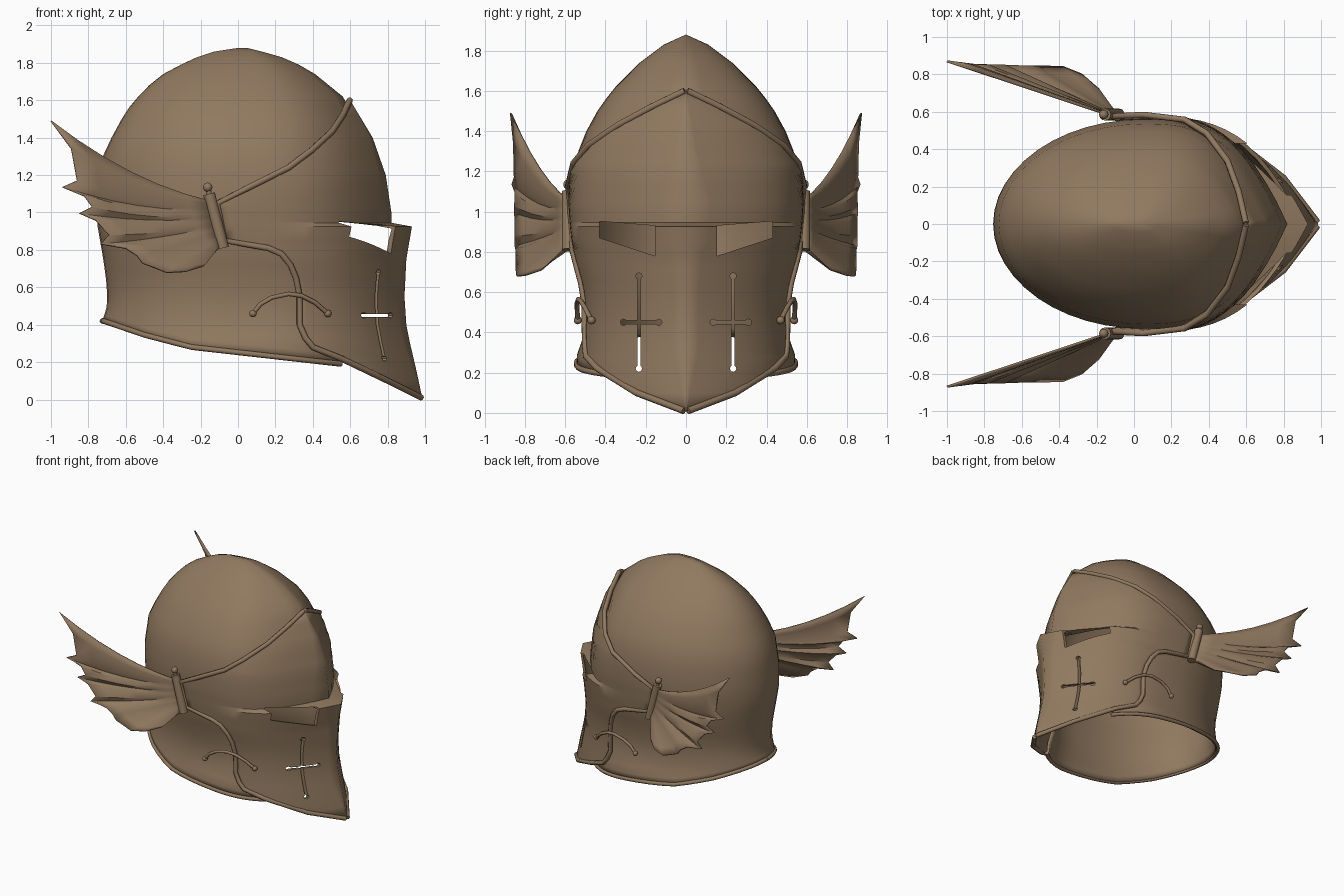
import bpy, bmesh, math
from mathutils import Vector

if "Cube" in bpy.data.objects:
    bpy.data.objects.remove(bpy.data.objects["Cube"])

steel = bpy.data.materials.new("bronze brown")
steel.diffuse_color = (0.28, 0.19, 0.115, 1)
steel.use_nodes = True
steel.node_tree.nodes["Principled BSDF"].inputs["Base Color"].default_value = steel.diffuse_color
XC = 0.05


def interp(tab, v):
    """Piecewise linear lookup in an ascending table."""
    if v <= tab[0][0]:
        return tab[0][1]
    for (a, fa), (b, fb) in zip(tab, tab[1:]):
        if v <= b:
            return fa + (fb - fa) * (v - a) / (b - a)
    return tab[-1][1]


# Skull profiles by height: back, front, half width, front limit
S_BACK = [(.19, -.70), (.3, -.73), (.42, -.725), (.5, -.70), (.6, -.70), (.75, -.72), (.95, -.755), (1.1, -.75), (1.32, -.72),
          (1.54, -.60), (1.66, -.5), (1.74, -.40), (1.82, -.25), (1.86, -.13), (1.88, 0)]
S_FRONT = [(.19, .8), (1.2, .75), (1.4, .68), (1.5, .63), (1.62, .56), (1.75, .40), (1.82, .27), (1.86, .13), (1.88, XC)]
S_WIDTH = [(.19, .54), (.28, .545), (.42, .495), (.6, .495), (.8, .54), (1.1, .56), (1.3, .535), (1.45, .475),
           (1.6, .37), (1.74, .23), (1.83, .11), (1.88, 0)]
S_LIMIT = [(.19, .55), (.4, .5), (.6, .45), (.85, .35), (1.05, .32), (1.24, .42), (1.5, .66)]
S_BASE = [(-.72, .42), (-.5, .345), (-.25, .28), (.55, .19)]

# Visor profiles by height: front ridge, half width, rear edge
V_FRONT = [(.01, .985), (.15, .955), (.3, .92), (.4, .9), (.55, .89), (.75, .9), (.925, .93), (.945, .82),
           (1.0, .82), (1.2, .79), (1.4, .72), (1.6, .6)]
V_WIDTH = [(.01, .55), (.3, .525), (.45, .515), (.6, .525), (.75, .555), (.9, .575), (1.05, .585), (1.2, .58),
           (1.3, .56), (1.43, .5), (1.6, .4)]
V_REAR = [(.01, .98), (.1, .8), (.22, .55), (.28, .4), (.33, .36), (.4, .33), (.55, .33), (.65, .31), (.72, .28), (.78, .23), (.81, .16),
          (.85, -.07), (1.05, -.11), (1.13, .05), (1.24, .27), (1.33, .39), (1.43, .5), (1.52, .56), (1.6, .598)]


def half_y(x, back, front, w):
    """Plan outline: round at the back, keeled at the front."""
    if x < XC:
        t = min(1, (XC - x) / max(XC - back, 1e-6))
        return w * math.sqrt(max(0, 1 - t * t))
    t = min(1, (x - XC) / max(front - XC, 1e-6))
    return w * (1 - t ** 3)


def visor_point(x, z, out=0):
    y = half_y(x, -.75, interp(V_FRONT, z), interp(V_WIDTH, z))
    return Vector((x, y + out, z))


def finish(ob, angle=35):
    ob.data.materials.append(steel)
    bpy.ops.object.select_all(action='DESELECT')
    ob.select_set(True)
    bpy.context.view_layer.objects.active = ob
    bpy.ops.object.shade_smooth_by_angle(angle=math.radians(angle))


def sheet(name, rows, thick, merge=True, offset=-1):
    """Grid of points, mirrored to the other side and thickened."""
    bm = bmesh.new()
    vs = [[bm.verts.new(p) for p in r] for r in rows]
    for a, b in zip(vs, vs[1:]):
        for i in range(len(a) - 1):
            bm.faces.new((a[i], a[i + 1], b[i + 1], b[i]))
    bmesh.ops.remove_doubles(bm, verts=bm.verts, dist=.0008)
    bmesh.ops.recalc_face_normals(bm, faces=bm.faces)
    if sum((f.normal.y * f.calc_area() for f in bm.faces)) < 0:
        bmesh.ops.reverse_faces(bm, faces=bm.faces)
    me = bpy.data.meshes.new(name)
    bm.to_mesh(me)
    bm.free()
    ob = bpy.data.objects.new(name, me)
    bpy.context.collection.objects.link(ob)
    m = ob.modifiers.new("mirror", 'MIRROR')
    m.use_axis = (False, True, False)
    m.use_mirror_merge = merge
    s = ob.modifiers.new("thickness", 'SOLIDIFY')
    s.thickness, s.offset = thick, offset
    return ob


def tube(name, pts, r, res=2):
    """Round bar along points, made on both sides."""
    for side in (1, -1):
        cu = bpy.data.curves.new(name, 'CURVE')
        cu.dimensions, cu.bevel_depth, cu.bevel_resolution = '3D', r, res
        cu.use_fill_caps = True
        sp = cu.splines.new('POLY')
        sp.points.add(len(pts) - 1)
        for q, p in zip(sp.points, pts):
            q.co = (p[0], p[1] * side, p[2], 1)
        cu.materials.append(steel)
        bpy.context.collection.objects.link(bpy.data.objects.new(name, cu))


def ball(name, p, r):
    for side in (1, -1):
        bpy.ops.mesh.primitive_uv_sphere_add(segments=12, ring_count=8, radius=r, location=(p[0], p[1] * side, p[2]))
        bpy.context.object.name = name
        finish(bpy.context.object)


# Skull shell, with a bottom edge that slopes down to the front
def skull_point(u, z):
    x = 0
    zz = z
    for _ in range(3):
        back, front, w = interp(S_BACK, zz), interp(S_FRONT, zz), interp(S_WIDTH, zz)
        if u < .5:
            x = XC - (XC - back) * math.cos(u * math.pi)
        else:
            end = front if zz >= 1.5 else min(front, interp(S_LIMIT, zz))
            x = XC + (end - XC) * (u - .5) * 2
        base = interp(S_BASE, x)
        zz = z if z > 1 else base + (z - .19) * (1 - base) / .81
    back, front, w = interp(S_BACK, zz), interp(S_FRONT, zz), interp(S_WIDTH, zz)
    return Vector((x, half_y(x, back, front, w) if u > 0 else 0, zz))


levels = [.19, .24, .3, .4, .5, .6, .7, .8, .9, 1, 1.1, 1.2, 1.3, 1.4, 1.5, 1.56, 1.62, 1.68, 1.74, 1.79, 1.83, 1.86, 1.88]
U = [i / 24 for i in range(25)]
skull = sheet("skull", [[skull_point(u, z) for u in U] for z in levels], .02)
finish(skull)
tube("skull_rim", [skull_point(u, .19) for u in U], .015)

# Visor shell
zs = sorted({z for z, _ in V_FRONT} | {z for z, _ in V_REAR} | {.48, .62, .69, .95})
rows = []
for z in zs:
    r, f = interp(V_REAR, z), interp(V_FRONT, z)
    rows.append([visor_point(r + (f - r) * i / 16, z) for i in range(17)])
visor = sheet("visor", rows, .02)

# Cutter: eye slots and breathing crosses
bm = bmesh.new()


def prism(outline, x0=.42, x1=1.2):
    a = [bm.verts.new((x0, y, z)) for y, z in outline]
    b = [bm.verts.new((x1, y, z)) for y, z in outline]
    n = len(a)
    bm.faces.new(a)
    bm.faces.new(b[::-1])
    for i in range(n):
        bm.faces.new((a[i], b[i], b[(i + 1) % n], a[(i + 1) % n]))


for s in (1, -1):
    prism([(s * y, z) for y, z in ((.155, .93), (.43, .952), (.43, .87), (.155, .78))])
    prism([(s * y, z) for y, z in ((.226, .68), (.242, .68), (.242, .22), (.226, .22))])
    prism([(s * y, z) for y, z in ((.135, .458), (.31, .458), (.31, .442), (.135, .442))])
    for cy, cz in ((.234, .68), (.234, .22), (.135, .45), (.31, .45)):
        prism([(s * cy + .016 * math.cos(k * math.pi / 4), cz + .016 * math.sin(k * math.pi / 4)) for k in range(8)])
bmesh.ops.recalc_face_normals(bm, faces=bm.faces)
me = bpy.data.meshes.new("slot_cutter")
bm.to_mesh(me)
bm.free()
cutter = bpy.data.objects.new("slot_cutter", me)
bpy.context.collection.objects.link(cutter)
cutter.hide_render = True
cutter.hide_set(True)
b = visor.modifiers.new("slots", 'BOOLEAN')
b.operation, b.object, b.solver, b.use_self = 'DIFFERENCE', cutter, 'EXACT', True
finish(visor)

# Raised visor border
tube("visor_border", [visor_point(x, z, .002) for z, x in V_REAR], .017)

# Arched side straps with end studs
strap = [visor_point(x, z, .022) for x, z in ((.08, .46), (.12, .51), (.18, .545), (.27, .565), (.34, .555), (.41, .52), (.48, .46))]
tube("side_strap", strap, .012)
for p in (strap[0], strap[-1]):
    ball("strap_stud", p, .02)

# Hinge barrels and pins
tube("hinge_barrel", [(-.155, .585, 1.10), (-.08, .585, .81)], .032, 4)
tube("hinge_pin", [(-.16, .585, 1.13), (-.15, .585, 1.08)], .014)
ball("hinge_knob", (-.162, .585, 1.135), .025)

# Wings: ruled sheet from the hinge line to a ragged trailing edge
W_OUT = [(-1, .87), (-.86, .85), (-.38, .84), (-.28, .8), (-.19, .72), (-.12, .59)]
edge = [(-1, 1.49), (-.89, 1.34), (-.86, 1.17), (-.94, 1.135), (-.82, 1.09), (-.78, 1.03), (-.85, .995), (-.76, .96), (-.69, .88),
        (-.735, .83), (-.6, .81), (-.54, .77), (-.51, .73), (-.38, .68), (-.28, .685), (-.19, .71), (-.12, .81)]
wing = []
for i, (x, z) in enumerate(edge):
    s = i / (len(edge) - 1)
    h = Vector((-.14 + .05 * s, .585, 1.06 - .24 * s))
    t = Vector((x, interp(W_OUT, x), z))
    wing.append([h.lerp(t, k / 6) - Vector((0, 0, .24 * (k / 6) * (1 - k / 6) * (1 - s) ** 2)) for k in range(7)])
finish(sheet("wing", wing, .012, merge=False, offset=0))
